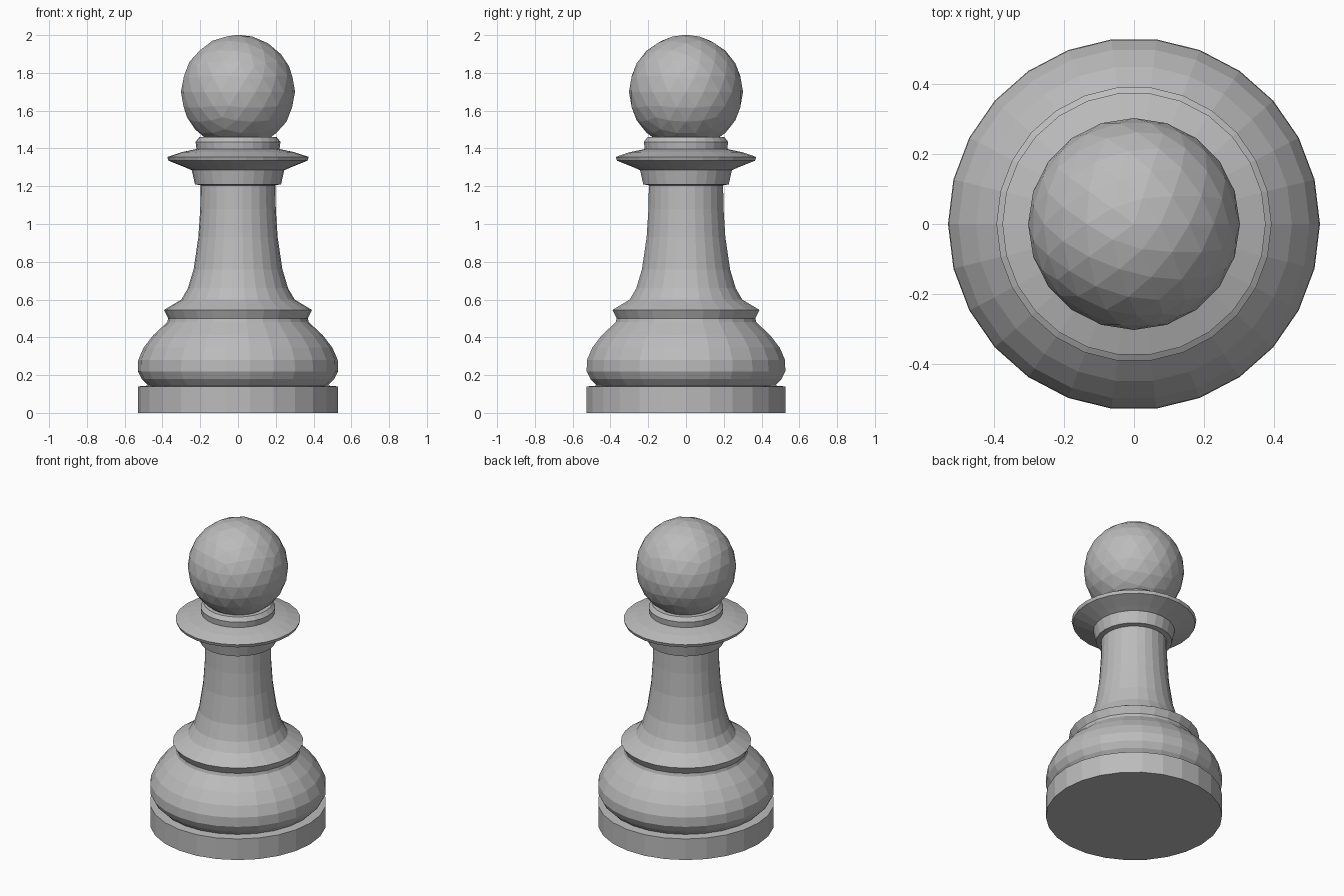
import bpy, bmesh, math

if "Cube" in bpy.data.objects:
    bpy.data.objects.remove(bpy.data.objects["Cube"])

SIDES = 26

grey = bpy.data.materials.new("plain grey")
grey.diffuse_color = (0.5, 0.5, 0.5, 1)
grey.use_nodes = True
grey.node_tree.nodes["Principled BSDF"].inputs["Base Color"].default_value = grey.diffuse_color


def finish(name, bm):
    bmesh.ops.recalc_face_normals(bm, faces=bm.faces)
    mesh = bpy.data.meshes.new(name)
    bm.to_mesh(mesh)
    bm.free()
    mesh.materials.append(grey)
    obj = bpy.data.objects.new(name, mesh)
    bpy.context.collection.objects.link(obj)
    return obj


def lathe(name, profile):
    """Turn a (radius, height) profile into a closed faceted solid."""
    bm = bmesh.new()
    rings = [[bm.verts.new((r * math.cos(2 * math.pi * i / SIDES),
                            r * math.sin(2 * math.pi * i / SIDES), z))
              for i in range(SIDES)] for r, z in profile]
    for low, high in zip(rings, rings[1:]):
        for i in range(SIDES):
            j = (i + 1) % SIDES
            bm.faces.new((low[i], low[j], high[j], high[i]))
    bm.faces.new(rings[0][::-1])
    bm.faces.new(rings[-1])
    return finish(name, bm)


# Foot disc
lathe("foot", [(0.53, 0), (0.53, 0.14), (0.47, 0.145)])

# Rounded body, lower ring, flared stem, collar and brim in one turned piece
lathe("turned_body", [
    (0.47, 0.14), (0.51, 0.18), (0.53, 0.22), (0.528, 0.28), (0.50, 0.345),
    (0.45, 0.41), (0.375, 0.48),
    (0.37, 0.50), (0.392, 0.545), (0.30, 0.60),
    (0.265, 0.66), (0.235, 0.76), (0.21, 0.93), (0.20, 1.08), (0.198, 1.205),
    (0.228, 1.21), (0.245, 1.285), (0.28, 1.30), (0.368, 1.335), (0.375, 1.355),
    (0.30, 1.38), (0.22, 1.397), (0.225, 1.435), (0.205, 1.46)])

# Ball head
bm = bmesh.new()
bmesh.ops.create_icosphere(bm, subdivisions=3, radius=0.302)
head = finish("ball_head", bm)
head.location.z = 1.70
